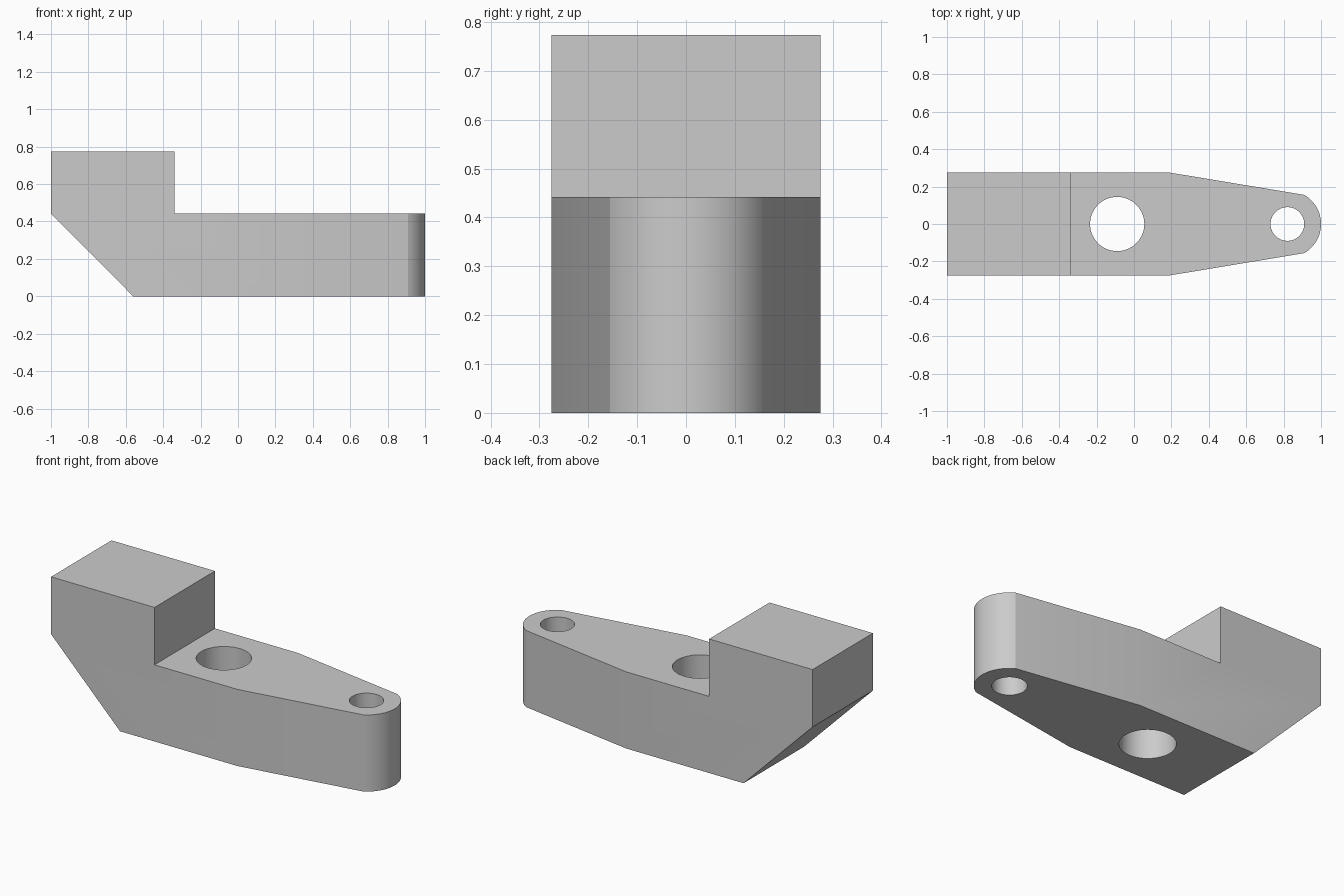
import bpy
import bmesh
from math import cos, sin, radians

if "Cube" in bpy.data.objects:
    bpy.data.objects.remove(bpy.data.objects["Cube"], do_unlink=True)

HALF_W, LEDGE, TOP = 0.275, 0.442, 0.773
EYE_X, EYE_R = 0.82, 0.18

grey = bpy.data.materials.new("plain grey")
grey.use_nodes = True
colour = (0.6, 0.6, 0.6, 1)
grey.diffuse_color = colour
grey.node_tree.nodes["Principled BSDF"].inputs["Base Color"].default_value = colour


def prism(name, points, offset):
    """Extrude a closed outline along an offset vector."""
    bm = bmesh.new()
    face = bm.faces.new([bm.verts.new(p) for p in points])
    new = bmesh.ops.extrude_face_region(bm, geom=[face])["geom"]
    bmesh.ops.translate(bm, vec=offset,
                        verts=[v for v in new if isinstance(v, bmesh.types.BMVert)])
    bmesh.ops.recalc_face_normals(bm, faces=bm.faces)
    mesh = bpy.data.meshes.new(name)
    bm.to_mesh(mesh)
    bm.free()
    mesh.materials.append(grey)
    obj = bpy.data.objects.new(name, mesh)
    bpy.context.collection.objects.link(obj)
    return obj


def arc(x, r, start, end, steps):
    angles = [radians(start + (end - start) * i / steps) for i in range(steps + 1)]
    return [(x + r * cos(a), r * sin(a)) for a in angles]


def apply_boolean(target, tool, operation):
    mod = target.modifiers.new(operation, "BOOLEAN")
    mod.operation, mod.solver, mod.object = operation, "EXACT", tool
    bpy.context.view_layer.objects.active = target
    bpy.ops.object.modifier_apply(modifier=mod.name)
    bpy.data.objects.remove(tool, do_unlink=True)


# Stepped side profile with the chamfered heel, extruded across the width
side = [(-1, LEDGE), (-0.56, 0), (1.1, 0), (1.1, LEDGE),
        (-0.34, LEDGE), (-0.34, TOP), (-1, TOP)]
body = prism("clamp_body", [(x, -HALF_W, z) for x, z in side], (0, 2 * HALF_W, 0))

# Tapered plan outline with the rounded nose
plan = [(-1.1, -0.4), (0.19, -0.4), (0.19, -HALF_W)]
plan += arc(EYE_X, EYE_R, -60, 60, 30)
plan += [(x, -y) for x, y in reversed(plan[:3])]
trim = prism("plan_trim", [(x, y, -0.1) for x, y in plan], (0, 0, 1))
apply_boolean(body, trim, "INTERSECT")

# Two vertical through holes
for x, r in ((-0.09, 0.145), (EYE_X, 0.09)):
    ring = arc(x, r, 0, 360, 72)[:-1]
    hole = prism("hole_cutter", [(px, py, -0.1) for px, py in ring], (0, 0, 1))
    apply_boolean(body, hole, "DIFFERENCE")

bpy.ops.object.select_all(action="DESELECT")
body.select_set(True)
bpy.context.view_layer.objects.active = body
bpy.ops.object.shade_smooth_by_angle(angle=radians(15))
